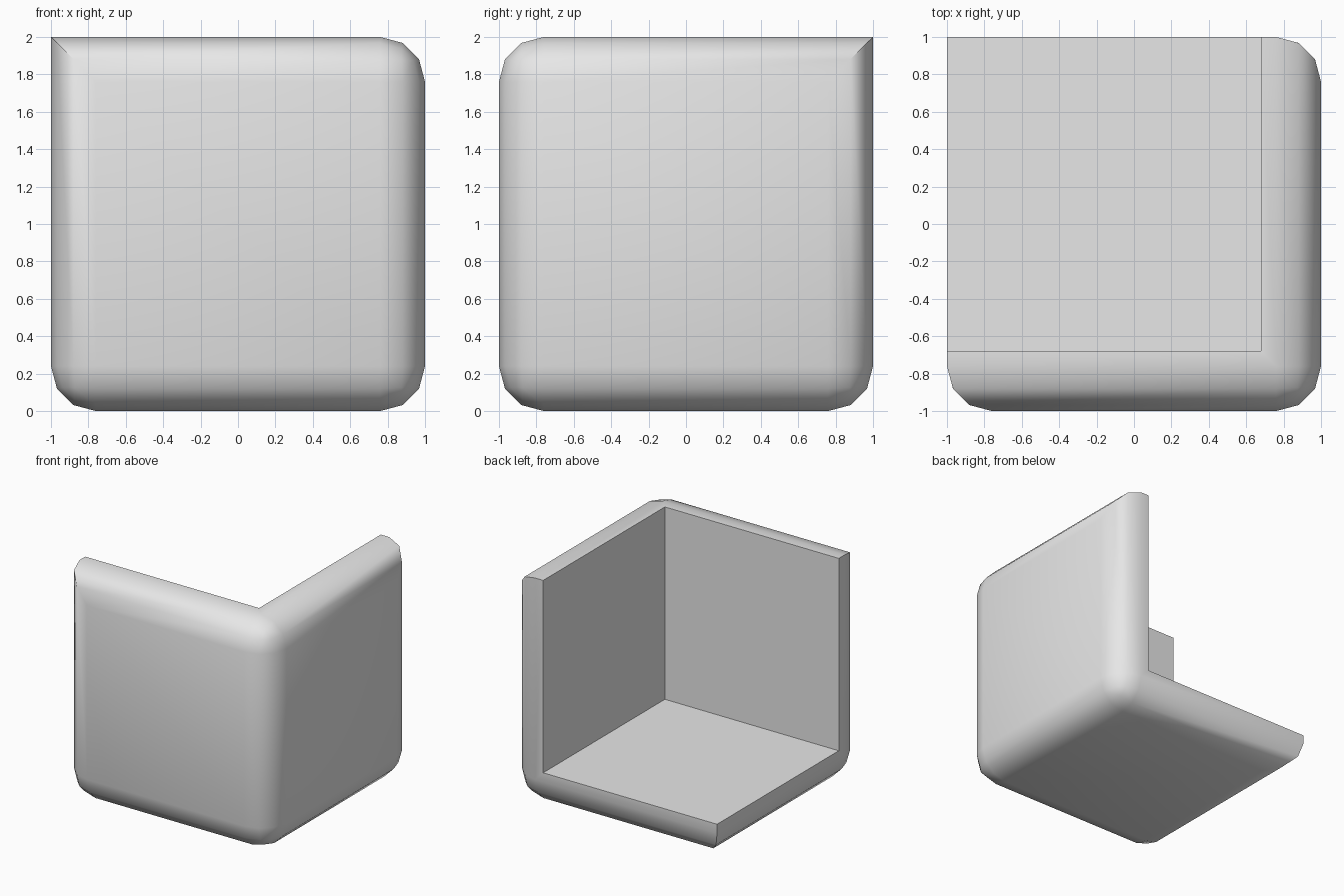
import bpy
import bmesh
from mathutils import Vector

if "Cube" in bpy.data.objects:
    bpy.data.objects.remove(bpy.data.objects["Cube"], do_unlink=True)

WALL = 0.32
RADIUS = 0.24
OPEN_CORNER = Vector((-1, 1, 2))


def make_material(name, colour):
    mat = bpy.data.materials.new(name)
    mat.use_nodes = True
    mat.diffuse_color = colour
    mat.node_tree.nodes["Principled BSDF"].inputs["Base Color"].default_value = colour
    return mat


def make_box(name, centre, bevel=False):
    bm = bmesh.new()
    bmesh.ops.create_cube(bm, size=2)
    bmesh.ops.translate(bm, verts=bm.verts, vec=centre)
    if bevel:
        # Round every edge except the three that meet at the open corner
        edges = [e for e in bm.edges
                 if all((v.co - OPEN_CORNER).length > 0.01 for v in e.verts)]
        bmesh.ops.bevel(bm, geom=edges, offset=RADIUS, segments=3,
                        profile=0.5, affect='EDGES')
    mesh = bpy.data.meshes.new(name)
    bm.to_mesh(mesh)
    bm.free()
    obj = bpy.data.objects.new(name, mesh)
    bpy.context.collection.objects.link(obj)
    return obj


# Rounded outer block
guard = make_box("corner_guard", (0, 0, 1), bevel=True)
guard.data.materials.append(make_material("light grey", (0.8, 0.8, 0.8, 1)))

# Hollow that leaves a floor and two walls
hollow = make_box("hollow_cutter", (-WALL, WALL, 1 + WALL))
hollow.hide_render = True
hollow.data.materials.append(guard.data.materials[0])
# Push the open sides of the hollow past the block
for v in hollow.data.vertices:
    for axis, side in enumerate((-1, 1, 1)):
        middle = (-WALL, WALL, 1 + WALL)[axis]
        if (v.co[axis] - middle) * side > 0:
            v.co[axis] += side * 0.2

cut = guard.modifiers.new("hollow", 'BOOLEAN')
cut.operation = 'DIFFERENCE'
cut.solver = 'EXACT'
cut.object = hollow
bpy.ops.object.select_all(action='DESELECT')
bpy.context.view_layer.objects.active = guard
guard.select_set(True)
bpy.ops.object.modifier_apply(modifier=cut.name)
bpy.data.objects.remove(hollow, do_unlink=True)

# Smooth rounded edges, crisp cut edges
bpy.ops.object.shade_smooth_by_angle(angle=0.65)
